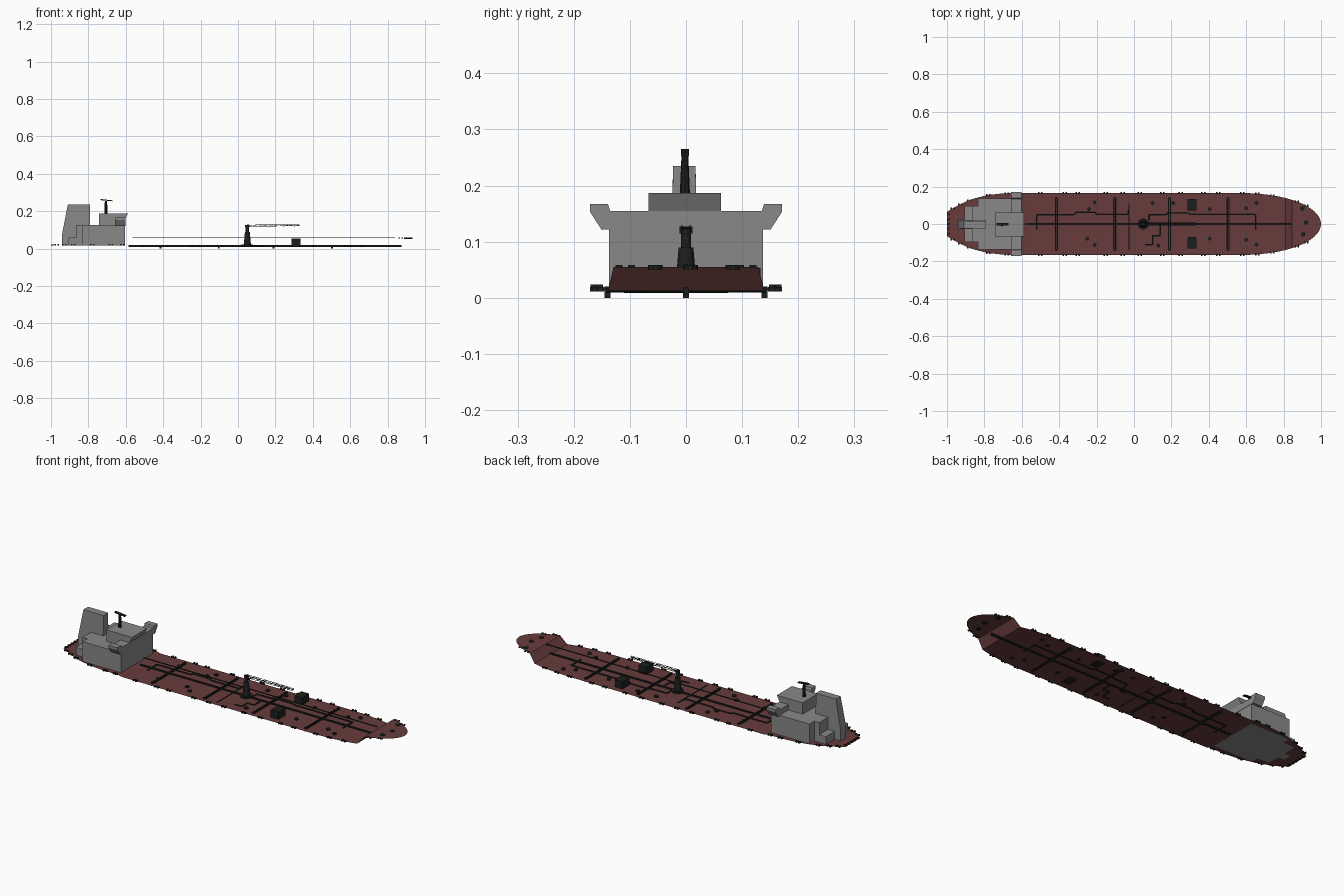
import bpy, bmesh, math
from mathutils import Vector, Matrix

if "Cube" in bpy.data.objects:
    bpy.data.objects.remove(bpy.data.objects["Cube"])


def material(name, rgb):
    m = bpy.data.materials.new(name)
    m.diffuse_color = (*rgb, 1)
    m.use_nodes = True
    m.node_tree.nodes["Principled BSDF"].inputs["Base Color"].default_value = m.diffuse_color
    return m


RED = material("deck_red", (0.135, 0.046, 0.044))
GREY = material("house_grey", (0.25, 0.25, 0.25))
DARK = material("fitting_black", (0.012, 0.013, 0.013))


def finish(name, bm, mat):
    bmesh.ops.recalc_face_normals(bm, faces=bm.faces)
    me = bpy.data.meshes.new(name)
    bm.to_mesh(me)
    bm.free()
    me.materials.append(mat)
    ob = bpy.data.objects.new(name, me)
    bpy.context.collection.objects.link(ob)
    return ob


def box(bm, x0, x1, y0, y1, z0, z1):
    mat = Matrix.Translation(((x0 + x1) / 2, (y0 + y1) / 2, (z0 + z1) / 2)) @ \
        Matrix.Diagonal((x1 - x0, y1 - y0, z1 - z0, 1))
    bmesh.ops.create_cube(bm, size=1, matrix=mat)


def cyl(bm, x, y, z0, z1, r0, r1=None, n=12):
    bmesh.ops.create_cone(bm, cap_ends=True, segments=n, radius1=r0,
                          radius2=r0 if r1 is None else r1, depth=z1 - z0,
                          matrix=Matrix.Translation((x, y, (z0 + z1) / 2)))


def rod(bm, a, b, r, n=6):
    a, b = Vector(a), Vector(b)
    d = b - a
    rot = d.to_track_quat('Z', 'Y').to_matrix().to_4x4()
    bmesh.ops.create_cone(bm, cap_ends=True, segments=n, radius1=r, radius2=r,
                          depth=d.length, matrix=Matrix.Translation((a + b) / 2) @ rot)


def loft(bm, a, b):
    """Closed solid between two matching outlines."""
    va, vb = [bm.verts.new(p) for p in a], [bm.verts.new(p) for p in b]
    bm.faces.new(va)
    bm.faces.new(vb)
    for i in range(len(va)):
        j = (i + 1) % len(va)
        bm.faces.new((va[i], va[j], vb[j], vb[i]))


# Deck outline: half width along the ship
STERN = [(-1, .065), (-.95, .095), (-.9, .12), (-.85, .138), (-.78, .155), (-.7, .164), (-.6, .166)]


def half(x):
    if x >= .55:
        return .166 * math.sqrt(max(0, 1 - ((x - .55) / .45) ** 2.2))
    for (xa, ya), (xb, yb) in zip(STERN, STERN[1:]):
        if x <= xb:
            return ya + (yb - ya) * (x - xa) / (xb - xa)
    return .166


def deck_z(x):
    if x < -.6:
        return .018
    return .013 if x < .83 else .055


# Deck sheet with the sloping break up to the forecastle
stations = [(x, .018) for x, _ in STERN] + [(-.58, .013), (0, .013), (.55, .013)]
stations += [(.6 + .035 * i, .013) for i in range(7)]
stations += [(.845 + .155 * math.sin(i / 9 * math.pi / 2), .055) for i in range(10)]
bm = bmesh.new()
prev = None
for x, z in stations:
    w = half(x)
    pair = [bm.verts.new((x, -w, z)), bm.verts.new((x, w, z))]
    if prev:
        bm.faces.new((prev[0], pair[0], pair[1], prev[1]))
    prev = pair
bmesh.ops.remove_doubles(bm, verts=bm.verts, dist=1e-5)
finish("deck", bm, RED)

# Accommodation house, stepped towards the stern
bm = bmesh.new()
box(bm, -.835, -.604, -.137, .137, .0172, .125)
box(bm, -.865, -.835, -.095, .095, .0172, .125)
box(bm, -.905, -.865, -.095, .095, .0172, .06)
finish("accommodation_house", bm, GREY)

# Bridge level with wings
prof = [(.137, .122), (.151, .122), (.171, .153), (.171, .167), (.139, .167), (.135, .155)]
outline = prof + [(-y, z) for y, z in reversed(prof)]
bm = bmesh.new()
loft(bm, [(-.657, y, z) for y, z in outline], [(-.602, y, z) for y, z in outline])
finish("bridge_wings", bm, GREY)

# Wheelhouse, raked at the front
bm = bmesh.new()
side = [(-.742, .125), (-.604, .125), (-.604, .155), (-.588, .187), (-.742, .187)]
loft(bm, [(x, -.067, z) for x, z in side], [(x, .062, z) for x, z in side])
finish("wheelhouse", bm, GREY)

# Funnel casing
bm = bmesh.new()
side = [(-.94, .0172), (-.79, .0172), (-.79, .235), (-.91, .235), (-.94, .08)]
wid = [.024, .024, .02, .02, .024]
loft(bm, [(x, -.003 - w, z) for (x, z), w in zip(side, wid)],
     [(x, -.003 + w, z) for (x, z), w in zip(side, wid)])
finish("funnel", bm, GREY)

# Radar mast
bm = bmesh.new()
cyl(bm, -.706, -.002, .187, .255, .009, .006, 8)
loft(bm, [(-.735, y, .265) for y in (-.009, .005)] + [(-.735, y, .259) for y in (.005, -.009)],
     [(-.672, y, .258) for y in (-.009, .005)] + [(-.672, y, .253) for y in (.005, -.009)])
finish("radar_mast", bm, DARK)

# Long pipes and catwalk
bm = bmesh.new()
PZ = .0135
box(bm, -.585, .875, -.005, .005, .008, .0185)
runs = [
    [(-.52, -.03), (-.52, .05), (-.32, .05), (-.31, .063), (-.21, .063), (-.2, .052), (-.03, .052), (-.03, .075)],
    [(.08, .02), (.08, .05), (.17, .05), (.18, .06), (.29, .06), (.3, .052), (.65, .052), (.65, -.03)],
    [(.06, -.11), (.1, -.11), (.1, -.062), (.14, -.062), (.14, 0)],
]
for run in runs:
    for a, b in zip(run, run[1:]):
        rod(bm, (*a, PZ), (*b, PZ), .005)
finish("cargo_pipes", bm, DARK)

bm = bmesh.new()
box(bm, -.565, .84, -.004, .004, .057, .059)
finish("catwalk_line", bm, DARK)

# Cross manifolds with end feet
bm = bmesh.new()
for x in (-.415, -.103, .19, .503):
    for dx in (-.005, .005):
        rod(bm, (x + dx, -.142, PZ), (x + dx, .142, PZ), .004)
    for y in (-.14, 0, .14):
        box(bm, x - .005, x + .005, y - .005, y + .005, 0, .02)
rod(bm, (-.027, -.14, PZ), (-.027, .11, PZ), .003)
finish("cross_pipes", bm, DARK)

# Central crane post
bm = bmesh.new()
cyl(bm, .05, 0, .013, .022, .03, n=16)
cyl(bm, .05, 0, .022, .09, .019, .013, 16)
cyl(bm, .05, 0, .09, .115, .009, n=12)
cyl(bm, .05, 0, .115, .127, .012, n=12)
finish("crane_post", bm, DARK)

# Lattice crane jib
bm = bmesh.new()
N, R = 10, .0012
for y in (-.007, .007):
    for z in (.119, .129):
        rod(bm, (.05, y, z), (.33, y, .001 + (z + .123) / 2), R, 4)
    for i in range(N):
        x0, x1 = .05 + .028 * i, .05 + .028 * (i + 1)
        za, zb = (.12, .128) if i % 2 else (.128, .12)
        rod(bm, (x0, y, za), (x1, y, zb), R, 4)
for i in range(N + 1):
    rod(bm, (.05 + .028 * i, -.007, .124), (.05 + .028 * i, .007, .124), R, 4)
finish("crane_jib", bm, DARK)

# Two deck lockers
bm = bmesh.new()
for y in (.103, -.1):
    box(bm, .287, .333, y - .03, y + .03, .012, .053)
finish("deck_lockers", bm, DARK)

# Round tank hatches
bm = bmesh.new()
for x, y in [(-.415, .095), (-.415, -.085), (-.21, .115), (-.24, .08), (-.21, -.112), (-.25, -.078),
             (.1, .112), (.13, -.115), (.21, .112), (.405, .08), (.405, -.078), (.655, .112), (.655, -.11),
             (.6, .085), (.6, -.085)]:
    cyl(bm, x, y, .01, .02, .011, n=10)
finish("tank_hatches", bm, DARK)

# Forecastle winches
bm = bmesh.new()
for x, y in [(.9, .083), (.905, -.055), (.92, .008)]:
    cyl(bm, x, y, .05, .058, .013, n=10)
finish("forecastle_winches", bm, DARK)

# Bollards along the deck edge and stern
bm = bmesh.new()
for x in (-.97, -.93, -.88, -.78, -.68, -.62, -.5, -.37, -.3, -.15, -.06, .03, .15, .25, .37,
          .45, .58, .66, .74, .87, .92):
    z, w = deck_z(x), half(x)
    for s in (1, -1):
        for dx in (-.008, .008):
            box(bm, x + dx - .004, x + dx + .004, s * (w - .001) - .006, s * (w - .001) + .006,
                z - .002, z + .006 if z < .05 else z + .003)
for y in (-.05, -.025, 0, .025, .05):
    box(bm, -1, -.985, y - .005, y + .005, .016, .023)
finish("bollards", bm, DARK)
